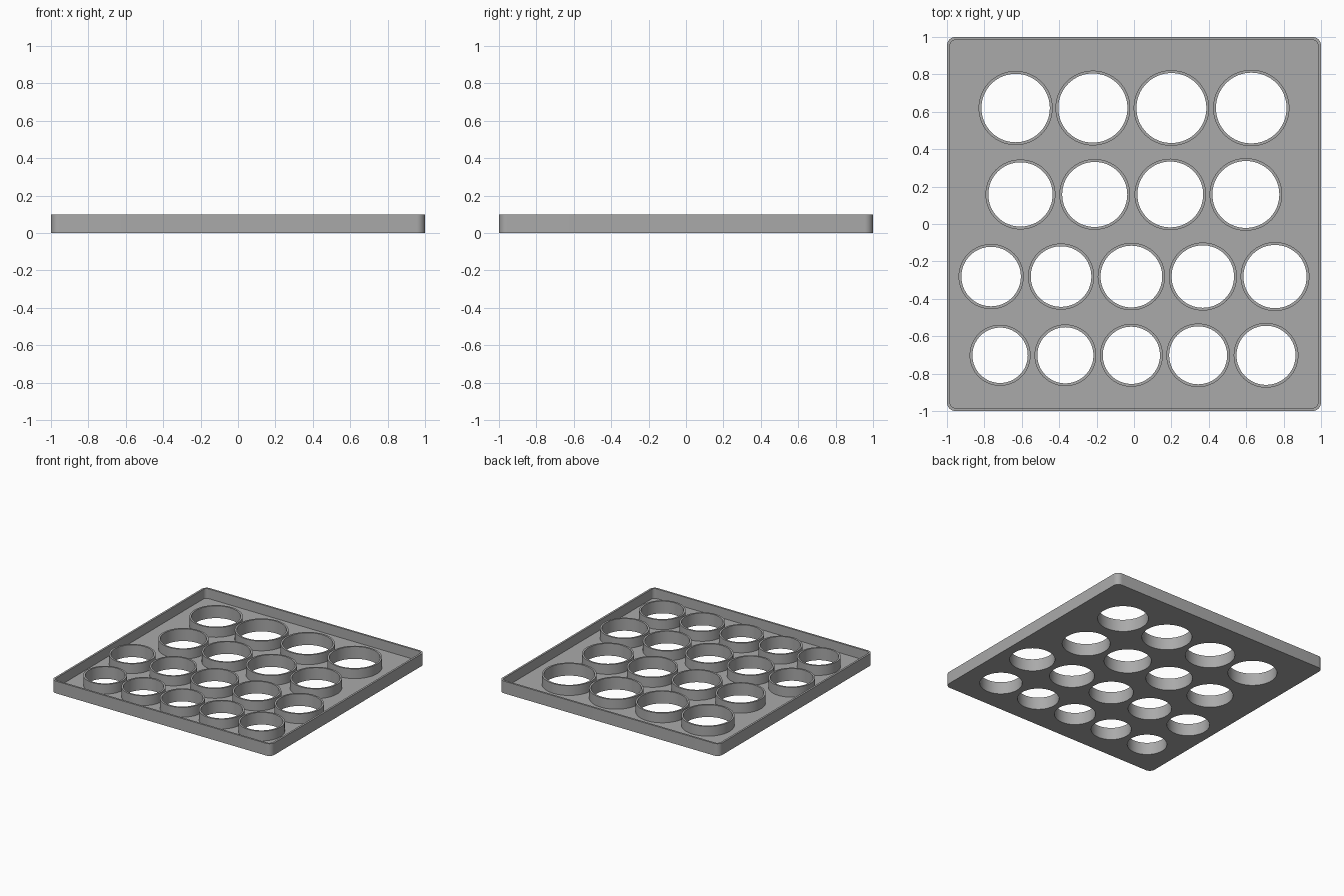
import bpy, bmesh, math

if "Cube" in bpy.data.objects:
    bpy.data.objects.remove(bpy.data.objects["Cube"])

HEIGHT, FLOOR, WALL = 0.10, 0.02, 0.016
RING_WALL = 0.015

# rows of ring holders: y, then (x, outer radius)
ROWS = [
    (0.62, [(-0.633, 0.198), (-0.22, 0.20), (0.20, 0.202), (0.627, 0.204)]),
    (0.158, [(-0.607, 0.187), (-0.21, 0.189), (0.194, 0.191), (0.598, 0.194)]),
    (-0.281, [(-0.764, 0.174), (-0.39, 0.177), (-0.014, 0.18), (0.368, 0.182), (0.754, 0.184)]),
    (-0.702, [(-0.716, 0.163), (-0.367, 0.165), (-0.014, 0.168), (0.343, 0.17), (0.706, 0.173)]),
]

bm = bmesh.new()


def circle(x, y, r, n=64):
    return [(x + r * math.cos(2 * math.pi * i / n), y + r * math.sin(2 * math.pi * i / n))
            for i in range(n)]


def rounded_square(half, r, steps=8):
    pts = []
    for k in range(4):
        a0 = k * math.pi / 2
        cx = (half - r) * (1 if k in (0, 3) else -1)
        cy = (half - r) * (1 if k in (0, 1) else -1)
        for i in range(steps + 1):
            a = a0 + i * math.pi / 2 / steps
            pts.append((cx + r * math.cos(a), cy + r * math.sin(a)))
    return pts


def loop(points, z):
    vs = [bm.verts.new((x, y, z)) for x, y in points]
    for i in range(len(vs)):
        bm.edges.new((vs[i - 1], vs[i]))
    return vs


def bridge(a, b):
    for i in range(len(a)):
        bm.faces.new((a[i - 1], a[i], b[i], b[i - 1]))


def fill(loops):
    edges = [bm.edges.get((l[i - 1], l[i])) for l in loops for i in range(len(l))]
    bmesh.ops.triangle_fill(bm, use_beauty=True, use_dissolve=False, edges=edges)


# raised rim: outer wall, top lip, inner wall
outer, inner = rounded_square(1.0, 0.045), rounded_square(1.0 - WALL, 0.03)
rim = [loop(outer, 0), loop(outer, HEIGHT), loop(inner, HEIGHT), loop(inner, FLOOR)]
bottom_loops, floor_loops = [rim[0]], [rim[3]]
sections = [rim]

# ring holders: outer wall, top lip, bore through the floor
for y, rings in ROWS:
    for x, r in rings:
        out, bore = circle(x, y, r), circle(x, y, r - RING_WALL)
        ring = [loop(out, FLOOR), loop(out, HEIGHT), loop(bore, HEIGHT), loop(bore, 0)]
        sections.append(ring)
        floor_loops.append(ring[0])
        bottom_loops.append(ring[3])

# underside and tray floor, both with openings for the rings
fill(bottom_loops)
fill(floor_loops)
for s in sections:
    for a, b in zip(s, s[1:]):
        bridge(a, b)
bmesh.ops.recalc_face_normals(bm, faces=bm.faces[:])

mesh = bpy.data.meshes.new("holder_tray")
bm.to_mesh(mesh)
bm.free()
tray = bpy.data.objects.new("holder_tray", mesh)
bpy.context.collection.objects.link(tray)

grey = bpy.data.materials.new("plain grey")
grey.diffuse_color = (0.4, 0.4, 0.4, 1)
grey.use_nodes = True
grey.node_tree.nodes["Principled BSDF"].inputs["Base Color"].default_value = grey.diffuse_color
mesh.materials.append(grey)

bpy.context.view_layer.objects.active = tray
tray.select_set(True)
bpy.ops.object.shade_smooth_by_angle(angle=math.radians(30))
